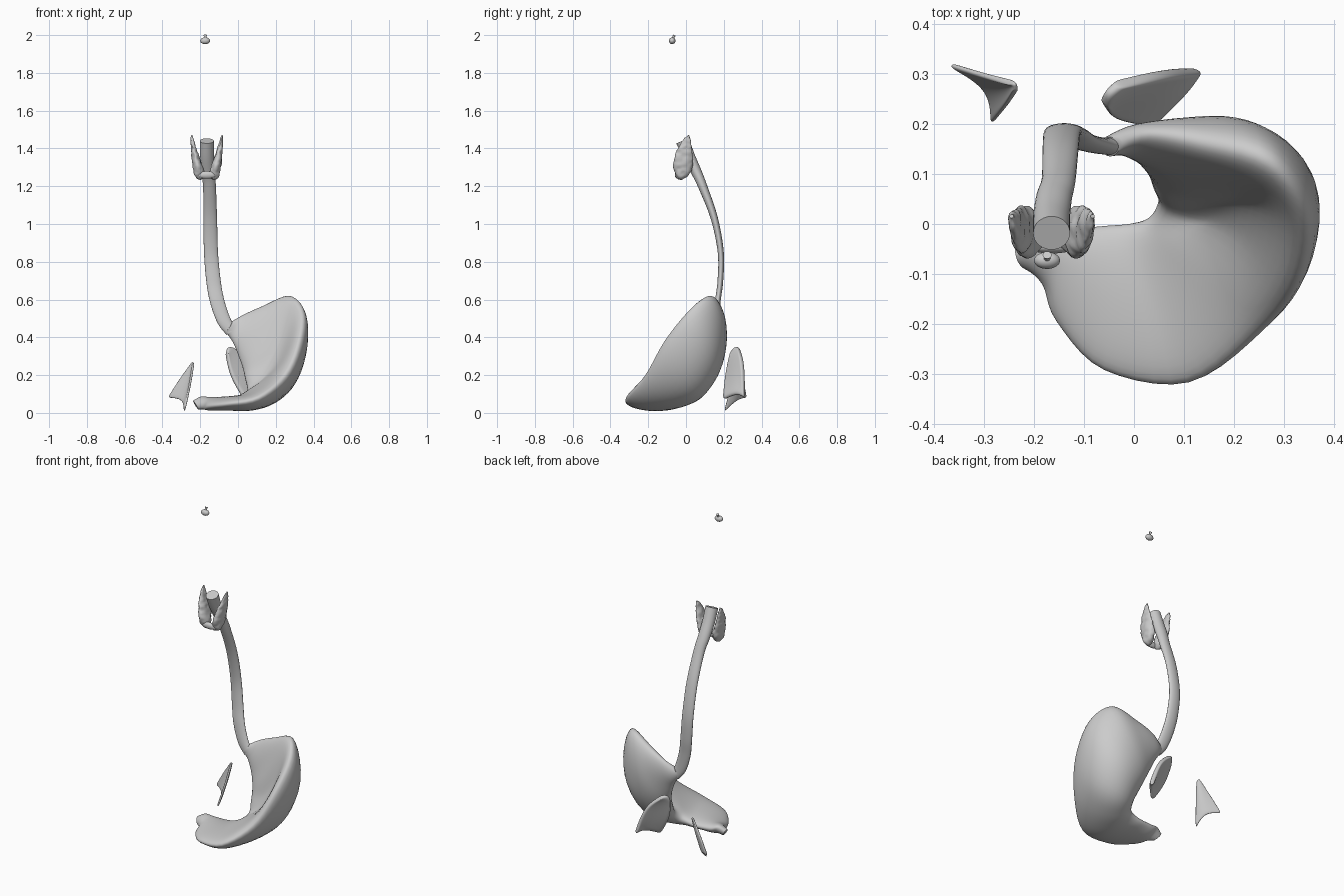
import bpy, bmesh, math
from mathutils import Vector, noise

if "Cube" in bpy.data.objects:
    bpy.data.objects.remove(bpy.data.objects["Cube"])


def smooth_rows(rows, steps):
    """Catmull-Rom interpolation of rows of numbers."""
    out = []
    for i in range(len(rows) - 1):
        a, b = rows[max(i - 1, 0)], rows[i]
        c, d = rows[i + 1], rows[min(i + 2, len(rows) - 1)]
        for s in range(steps):
            t = s / steps
            out.append([0.5 * (2 * q + (r - p) * t + (2 * p - 5 * q + 4 * r - w) * t * t
                               + (3 * q - p - 3 * r + w) * t ** 3)
                        for p, q, r, w in zip(a, b, c, d)])
    out.append(list(rows[-1]))
    return out


def finish(name, bm):
    bmesh.ops.recalc_face_normals(bm, faces=bm.faces)
    me = bpy.data.meshes.new(name)
    bm.to_mesh(me)
    bm.free()
    ob = bpy.data.objects.new(name, me)
    bpy.context.collection.objects.link(ob)
    for o in bpy.context.selected_objects:
        o.select_set(False)
    ob.select_set(True)
    bpy.context.view_layer.objects.active = ob
    bpy.ops.object.shade_smooth_by_angle(angle=math.radians(50))
    return ob


def loft(name, rings):
    bm = bmesh.new()
    vs = [[bm.verts.new(p) for p in ring] for ring in rings]
    n = len(vs[0])
    for a, b in zip(vs, vs[1:]):
        for i in range(n):
            bm.faces.new((a[i], a[(i + 1) % n], b[(i + 1) % n], b[i]))
    bm.faces.new(vs[0])
    bm.faces.new(vs[-1][::-1])
    return finish(name, bm)


def tube_rings(rows, steps=6, n=28):
    """Rows are x, y, z, side radius, depth radius."""
    rows = smooth_rows(rows, steps)
    rings = []
    for i, r in enumerate(rows):
        c = Vector(r[:3])
        t = (Vector(rows[min(i + 1, len(rows) - 1)][:3]) - Vector(rows[max(i - 1, 0)][:3])).normalized()
        s = (Vector((1, 0, 0)) - t * t.x).normalized()
        d = t.cross(s)
        rings.append([c + s * r[3] * math.cos(k * math.tau / n) + d * r[4] * math.sin(k * math.tau / n)
                      for k in range(n)])
    return rings


# Stomach: inner curve point, middle point, outer curve point, half thickness
stations = [
    (-.065, .15, .43, -.05, .155, .455, -.03, .16, .485, .02),
    (-.03, .15, .38, .0, .168, .44, .03, .18, .52, .03),
    (.0, .14, .31, .09, .16, .42, .13, .165, .565, .053),
    (.025, .11, .24, .17, .14, .37, .27, .125, .62, .075),
    (.04, .07, .18, .23, .10, .28, .34, .02, .545, .078),
    (.05, .04, .13, .22, .02, .17, .325, -.11, .385, .073),
    (.03, .01, .09, .15, -.08, .1, .25, -.215, .20, .064),
    (-.01, .0, .07, .06, -.15, .058, .11, -.317, .08, .047),
    (-.07, -.005, .06, -.04, -.14, .05, -.06, -.292, .047, .038),
    (-.15, -.015, .065, -.14, -.09, .048, -.155, -.195, .035, .033),
    (-.195, -.03, .08, -.185, -.07, .052, -.183, -.12, .03, .028),
    (-.237, -.045, .06, -.225, -.065, .042, -.21, -.085, .022, .02),
]
rows = smooth_rows(stations, 5)
rings, N = [], 20
for i, r in enumerate(rows):
    L, M, G, h = Vector(r[:3]), Vector(r[3:6]), Vector(r[6:9]), r[9]
    path = Vector(rows[min(i + 1, len(rows) - 1)][3:6]) - Vector(rows[max(i - 1, 0)][3:6])
    ctrl = 2 * M - (L + G) / 2
    ring = []
    for k in range(2 * N):
        ang = math.pi * k / N
        u = (1 - math.cos(ang)) / 2
        p = L * (1 - u) ** 2 + ctrl * 2 * u * (1 - u) + G * u * u
        tan = (ctrl - L) * (1 - u) + (G - ctrl) * u
        ring.append(p + path.cross(tan).normalized() * h * math.sin(ang))
    rings.append(ring)
loft("stomach", rings)

# Esophagus with its wider round top
loft("esophagus", tube_rings([
    (-.165, -.018, 1.44, .037, .036), (-.165, .015, 1.36, .037, .032),
    (-.16, .053, 1.28, .036, .028), (-.151, .088, 1.2, .034, .024),
    (-.147, .15, 1.03, .036, .019), (-.143, .184, .85, .037, .016),
    (-.13, .182, .7, .038, .015), (-.11, .168, .59, .038, .015),
    (-.075, .158, .49, .036, .016), (-.035, .155, .43, .03, .018)]))

# Thyroid lobes, slightly lumpy, mirrored about the neck line
MID = -.165
lobe = tube_rings([
    (.026, -.04, 1.242, .006, .008), (.036, -.03, 1.257, .026, .03),
    (.048, -.018, 1.30, .026, .05), (.06, -.013, 1.35, .02, .048),
    (.07, -.004, 1.40, .014, .036), (.077, .006, 1.44, .009, .02),
    (.081, .016, 1.468, .004, .006)])
for side, label in ((1, "left"), (-1, "right")):
    loft("thyroid_lobe_" + label, [
        [Vector((MID + side * p.x, p.y, p.z)) + noise.noise_vector(p * 45) * .005 for p in ring]
        for ring in lobe])


def ellipsoid(name, loc, size):
    bm = bmesh.new()
    bmesh.ops.create_uvsphere(bm, u_segments=24, v_segments=14, radius=1)
    for v in bm.verts:
        v.co = Vector(loc) + Vector(a * b for a, b in zip(v.co, size))
    return finish(name, bm)


# Thyroid bridge
ellipsoid("thyroid_isthmus", (MID, -.045, 1.26), (.05, .014, .02))

# Pituitary gland and stalk
ellipsoid("pituitary_gland", (-.174, -.073, 1.97), (.026, .017, .018))
loft("pituitary_stalk", tube_rings([
    (-.174, -.07, 1.98, .009, .009), (-.174, -.066, 1.99, .006, .006),
    (-.174, -.062, 2.0, .009, .008)], 4, 16))


def folded_gland(name, grid, thick):
    bm = bmesh.new()
    vs = [[bm.verts.new(p) for p in row] for row in grid]
    for a, b in zip(vs, vs[1:]):
        for i in range(len(a) - 1):
            bm.faces.new((a[i], a[i + 1], b[i + 1], b[i]))
    ob = finish(name, bm)
    # smooth the sheet but keep its corners, then thicken and round the rim
    m = ob.modifiers.new("sheet", 'SUBSURF')
    m.levels = m.render_levels = 2
    m.boundary_smooth = 'PRESERVE_CORNERS'
    m = ob.modifiers.new("thickness", 'SOLIDIFY')
    m.thickness, m.offset = thick, 0
    m = ob.modifiers.new("rim", 'SUBSURF')
    m.levels = m.render_levels = 2


# Adrenal glands: outer wing, ridge, inner wing
folded_gland("adrenal_gland_right", [
    [(-.243, .282, .268), (-.30, .297, .195), (-.373, .321, .08)],
    [(-.236, .28, .272), (-.255, .277, .17), (-.285, .272, .075)],
    [(-.237, .268, .262), (-.252, .24, .15), (-.285, .2, .003)]], .012)
folded_gland("adrenal_gland_left", [
    [(-.035, .28, .345), (.075, .306, .27), (.132, .31, .08)],
    [(-.058, .26, .352), (.02, .258, .235), (.11, .27, .105)],
    [(-.06, .24, .32), (-.05, .212, .2), (.035, .198, .07)]], .026)
